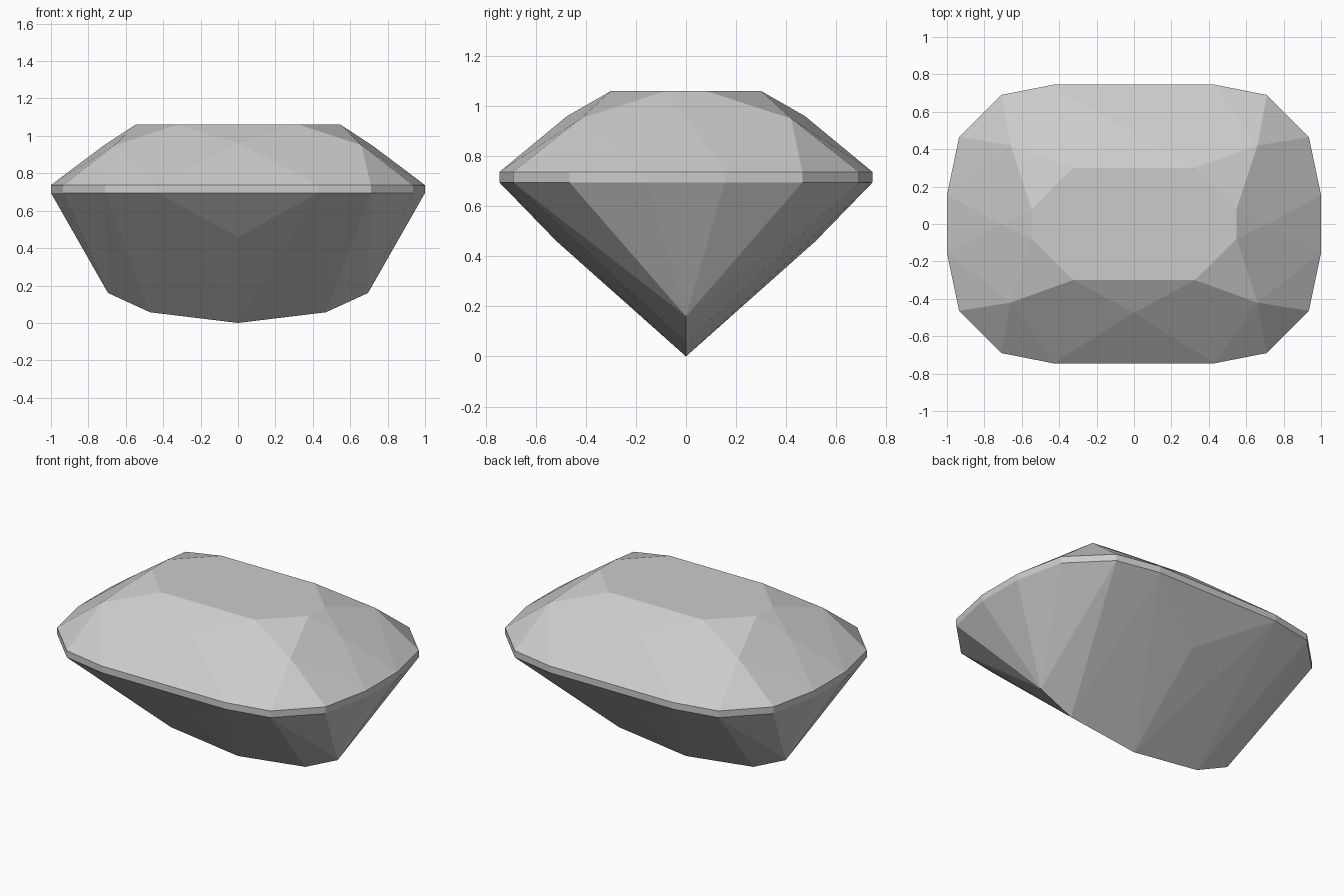
import bpy
import bmesh
from math import radians

cube = bpy.data.objects.get("Cube")
if cube:
    bpy.data.objects.remove(cube, do_unlink=True)

# One quadrant of the outline around the widest part of the stone
outline = [(0.43, 0.745), (0.71, 0.69), (0.935, 0.465), (1.0, 0.155)]
GIRDLE_BOTTOM, GIRDLE_TOP, TABLE = 0.695, 0.737, 1.06

# Girdle band
quadrant = [(x, y, z) for x, y in outline for z in (GIRDLE_BOTTOM, GIRDLE_TOP)]
# Flat table on top
quadrant += [(0.325, 0.30, TABLE), (0.548, 0.08, TABLE)]
# Crown corners where the facets meet
quadrant += [(0.66, 0.42, 0.95), (0.0, 0.475, 0.96), (0.715, 0.0, 0.951)]
# Pavilion: side corner and the keel line
quadrant += [(0.0, 0.517, 0.46), (0.0, 0.0, 0.0), (0.47, 0.0, 0.057), (0.695, 0.0, 0.16)]

# Mirror the corners into all four quadrants, without doubles
corners = sorted({(x * sx + 0.0, y * sy + 0.0, z)
                  for x, y, z in quadrant for sx in (1, -1) for sy in (1, -1)})

# The cut stone is convex, so its facets are the hull of its corners
bm = bmesh.new()
for corner in corners:
    bm.verts.new(corner)
bmesh.ops.convex_hull(bm, input=bm.verts[:])
bmesh.ops.dissolve_limit(bm, angle_limit=radians(0.5), verts=bm.verts[:], edges=bm.edges[:])
bmesh.ops.recalc_face_normals(bm, faces=bm.faces[:])

mesh = bpy.data.meshes.new("cut_gemstone")
bm.to_mesh(mesh)
bm.free()
gem = bpy.data.objects.new("cut_gemstone", mesh)
bpy.context.collection.objects.link(gem)

# Pale grey stone
grey = (0.6, 0.6, 0.6, 1.0)
mat = bpy.data.materials.new("pale_grey")
mat.use_nodes = True
mat.diffuse_color = grey
mat.node_tree.nodes["Principled BSDF"].inputs["Base Color"].default_value = grey
mesh.materials.append(mat)
